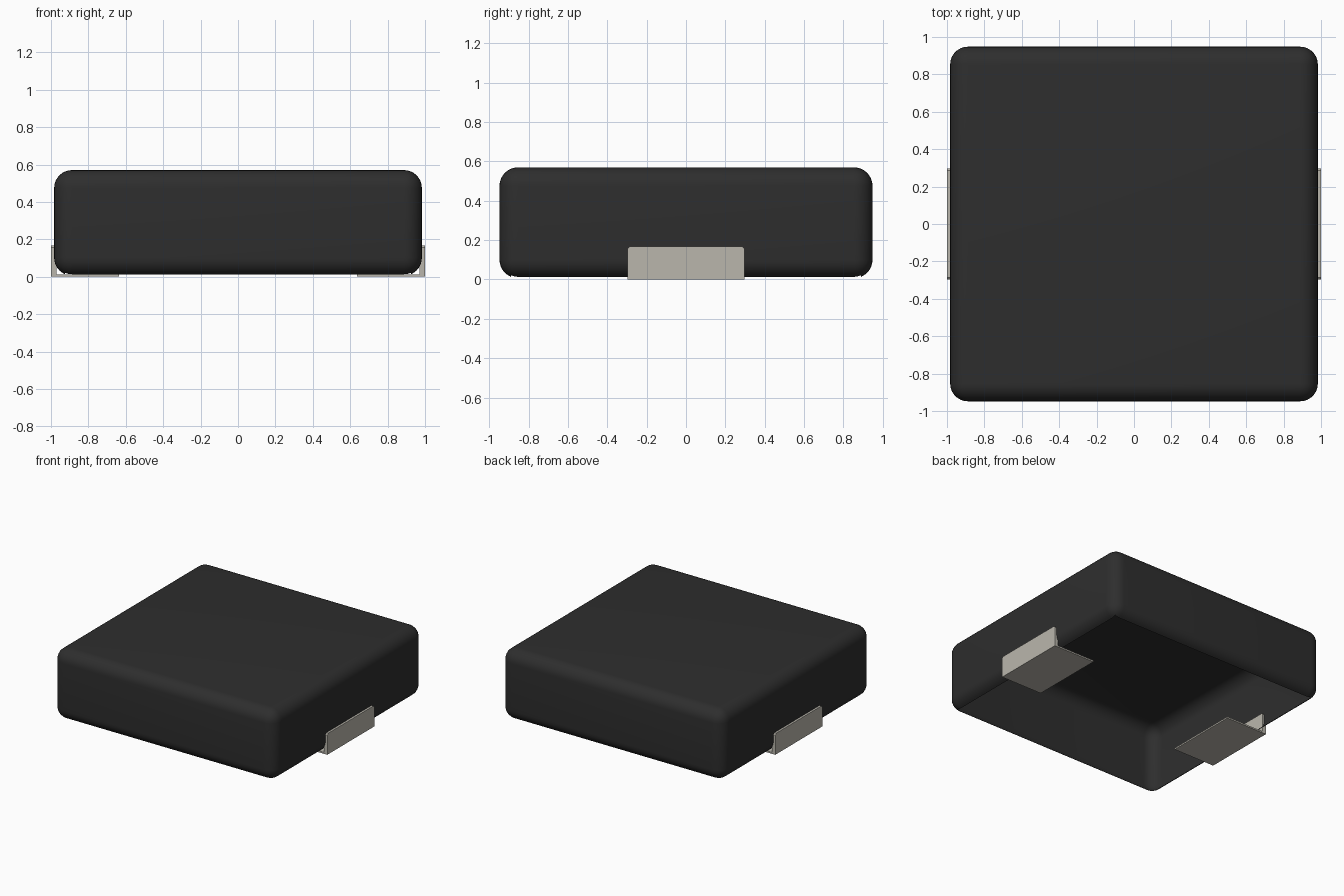
import bpy, bmesh

cube = bpy.data.objects.get("Cube")
if cube:
    bpy.data.objects.remove(cube, do_unlink=True)


def make_material(name, rgb):
    mat = bpy.data.materials.new(name)
    mat.use_nodes = True
    mat.diffuse_color = (*rgb, 1)
    mat.node_tree.nodes["Principled BSDF"].inputs["Base Color"].default_value = (*rgb, 1)
    return mat


def make_object(name, bm, mat):
    mesh = bpy.data.meshes.new(name)
    bm.to_mesh(mesh)
    bm.free()
    mesh.materials.append(mat)
    obj = bpy.data.objects.new(name, mesh)
    bpy.context.collection.objects.link(obj)
    return obj


black = make_material("charcoal black", (0.027, 0.027, 0.027))
metal = make_material("tinned metal", (0.49, 0.47, 0.415))

# Moulded body: rounded shell, open underneath
HALF_X, HALF_Y, BASE, TOP, RADIUS = 0.983, 0.948, 0.006, 0.57, 0.095
bm = bmesh.new()
bmesh.ops.create_cube(bm, size=1)
for v in bm.verts:
    v.co.x *= 2 * HALF_X
    v.co.y *= 2 * HALF_Y
    v.co.z = TOP if v.co.z > 0 else BASE
rounded = [e for e in bm.edges if max(v.co.z for v in e.verts) > BASE]
bmesh.ops.bevel(bm, geom=rounded, offset=RADIUS, offset_type='OFFSET',
                segments=8, profile=0.5, affect='EDGES')
bm.normal_update()
floor = [f for f in bm.faces if f.normal.z < -0.9]
bmesh.ops.delete(bm, geom=floor, context='FACES')
body = make_object("body", bm, black)
bpy.context.view_layer.objects.active = body
body.select_set(True)
bpy.ops.object.shade_smooth_by_angle()

# Terminals: a bent strip up the side wall and under the body
HALF_WIDTH, HEIGHT, INNER, SKIN, FOOT = 0.298, 0.168, 0.635, 0.03, 0.012
for name, side in (("left_terminal", 1), ("right_terminal", -1)):
    outline = [(1, 0), (1, HEIGHT), (1 - SKIN, HEIGHT),
               (1 - SKIN, FOOT), (INNER, FOOT), (INNER, 0)]
    bm = bmesh.new()
    face = bm.faces.new([bm.verts.new((side * x, -HALF_WIDTH, z)) for x, z in outline])
    moved = bmesh.ops.extrude_face_region(bm, geom=[face])["geom"]
    for v in moved:
        if isinstance(v, bmesh.types.BMVert):
            v.co.y = HALF_WIDTH
    # Clip the upper corners of the strip
    corners = [e for e in bm.edges
               if all(v.co.z > HEIGHT - 0.001 for v in e.verts)
               and abs(e.verts[0].co.y - e.verts[1].co.y) < 0.001]
    bmesh.ops.bevel(bm, geom=corners, offset=0.012, segments=1, affect='EDGES')
    bmesh.ops.recalc_face_normals(bm, faces=bm.faces)
    make_object(name, bm, metal)
